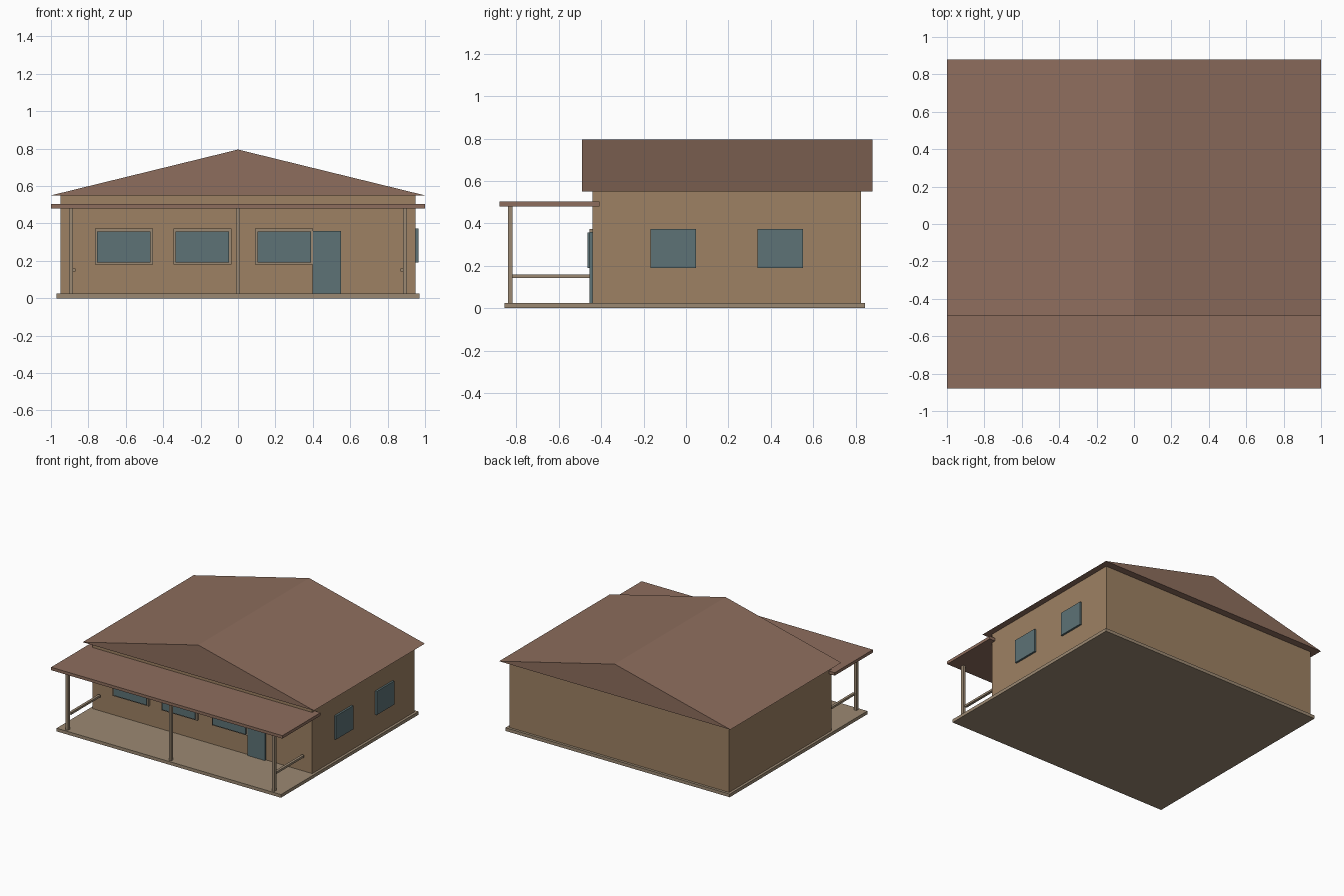
import bpy

if "Cube" in bpy.data.objects:
    bpy.data.objects.remove(bpy.data.objects["Cube"])


def material(name, rgb):
    m = bpy.data.materials.new(name)
    m.diffuse_color = (*rgb, 1.0)
    m.use_nodes = True
    m.node_tree.nodes["Principled BSDF"].inputs["Base Color"].default_value = m.diffuse_color
    return m


WALL = material("wall_tan", (0.34, 0.22, 0.125))
ROOF = material("roof_brown", (0.27, 0.155, 0.11))
GLASS = material("glass_teal", (0.11, 0.17, 0.18))
TRIM = material("trim_beige", (0.33, 0.25, 0.17))


def mesh_object(name, verts, faces, mat):
    me = bpy.data.meshes.new(name)
    me.from_pydata(verts, [], faces)
    me.materials.append(mat)
    ob = bpy.data.objects.new(name, me)
    bpy.context.collection.objects.link(ob)
    return ob


def box(name, xs, ys, zs, mat):
    verts = [(x, y, z) for z in zs for y in ys for x in xs]
    faces = [(0, 2, 3, 1), (4, 5, 7, 6), (0, 1, 5, 4),
             (2, 6, 7, 3), (0, 4, 6, 2), (1, 3, 7, 5)]
    return mesh_object(name, verts, faces, mat)


# Floor slab and house body
box("floor_slab", (-0.97, 0.97), (-0.855, 0.845), (0, 0.025), TRIM)
box("walls", (-0.95, 0.95), (-0.44, 0.825), (0.025, 0.55), WALL)

# Gable roof: triangular profile running front to back
profile = [(-1, 0.55), (1, 0.55), (0, 0.795)]
verts = [(x, y, z) for y in (-0.49, 0.88) for x, z in profile]
mesh_object("gable_roof", verts,
            [(0, 1, 2), (5, 4, 3), (0, 3, 4, 1), (1, 4, 5, 2), (2, 5, 3, 0)], ROOF)

# Porch roof, posts and side rails
box("porch_roof", (-1, 1), (-0.88, -0.408), (0.48, 0.503), ROOF)
for name, x in (("left", -0.893), ("centre", 0), ("right", 0.893)):
    box(name + "_post", (x - 0.01, x + 0.01), (-0.84, -0.817), (0.025, 0.48), TRIM)
for name, s in (("left", -1), ("right", 1)):
    box(name + "_rail", sorted((s * 0.87, s * 0.89)), (-0.82, -0.453),
        (0.142, 0.158), TRIM)

# Front windows: frame with a raised pane
for i, x in enumerate((-0.61, -0.19, 0.247), 1):
    box(f"window_frame_{i}", (x - 0.155, x + 0.155), (-0.455, -0.43), (0.18, 0.373), TRIM)
    box(f"window_pane_{i}", (x - 0.143, x + 0.143), (-0.464, -0.45), (0.19, 0.358), GLASS)

# Front door
box("front_door", (0.398, 0.551), (-0.454, -0.43), (0.025, 0.36), GLASS)

# Right side windows
for i, y in enumerate((-0.06, 0.445), 1):
    box(f"side_window_{i}", (0.94, 0.965), (y - 0.107, y + 0.107), (0.19, 0.374), GLASS)
